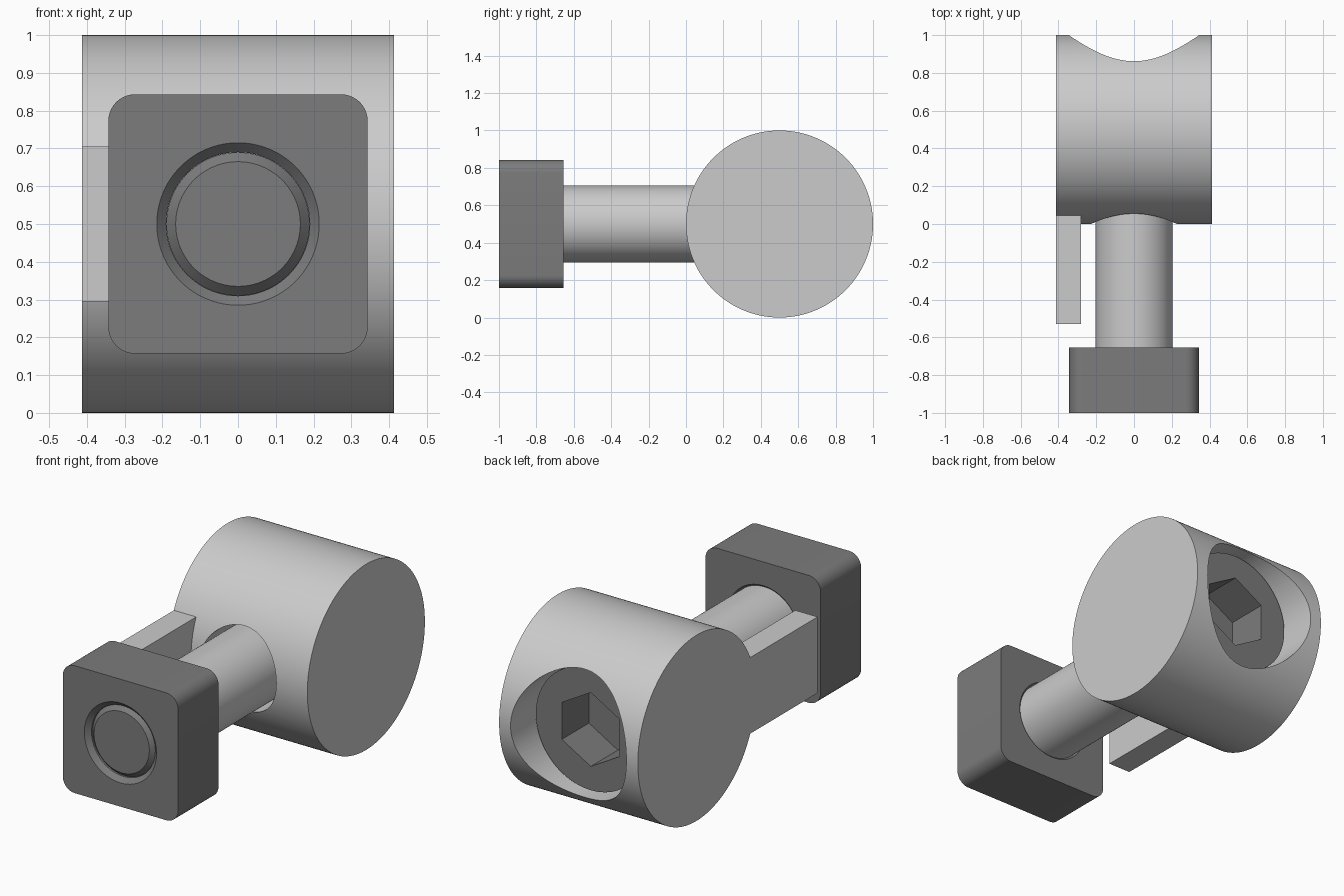
import bpy, bmesh, math
from mathutils import Vector, Matrix

old = bpy.data.objects.get("Cube")
if old:
    bpy.data.objects.remove(old, do_unlink=True)


def material(name, value):
    m = bpy.data.materials.new(name)
    m.use_nodes = True
    m.diffuse_color = (value, value, value, 1)
    m.node_tree.nodes["Principled BSDF"].inputs["Base Color"].default_value = (value, value, value, 1)
    return m


LIGHT = material("light_grey", 0.6)
DARK = material("dark_grey", 0.2)
MID = 0.5  # height of the bolt axis


def finish(name, bm, mat):
    bmesh.ops.recalc_face_normals(bm, faces=bm.faces)
    mesh = bpy.data.meshes.new(name)
    bm.to_mesh(mesh)
    bm.free()
    mesh.materials.append(mat)
    obj = bpy.data.objects.new(name, mesh)
    bpy.context.collection.objects.link(obj)
    return obj


def turned(name, profile, mat, sides=96, phase=0.0):
    """Closed solid turned round the bolt axis from (radius, y) points."""
    bm = bmesh.new()
    rings = []
    for r, y in profile:
        angles = [phase + math.tau * i / sides for i in range(sides)]
        rings.append([bm.verts.new((r * math.cos(a), y, MID + r * math.sin(a))) for a in angles])
    for a, b in zip(rings, rings[1:]):
        for i in range(sides):
            j = (i + 1) % sides
            bm.faces.new((a[i], a[j], b[j], b[i]))
    bm.faces.new(rings[0])
    bm.faces.new(rings[-1])
    return finish(name, bm, mat)


def box(name, low, high, mat, corner=0.0):
    """Box between two corners, with its edges along y optionally rounded."""
    low, high = Vector(low), Vector(high)
    bm = bmesh.new()
    bmesh.ops.create_cube(bm, size=1, matrix=Matrix.Translation((low + high) / 2)
                          @ Matrix.Diagonal((*(high - low), 1)))
    if corner:
        edges = [e for e in bm.edges
                 if abs(e.verts[0].co.y - e.verts[1].co.y) > 0.1]
        bmesh.ops.bevel(bm, geom=edges, offset=corner, segments=10,
                        profile=0.5, affect='EDGES')
    return finish(name, bm, mat)


def select(obj):
    bpy.ops.object.select_all(action='DESELECT')
    obj.select_set(True)
    bpy.context.view_layer.objects.active = obj


def combine(obj, tool, operation):
    select(obj)
    mod = obj.modifiers.new("combine", 'BOOLEAN')
    mod.operation, mod.solver, mod.object = operation, 'EXACT', tool
    bpy.ops.object.modifier_apply(modifier=mod.name)
    bpy.data.objects.remove(tool, do_unlink=True)


# Cross barrel with its side tab
bm = bmesh.new()
bmesh.ops.create_cone(bm, cap_ends=True, segments=160, radius1=0.5, radius2=0.5, depth=0.826,
                      matrix=Matrix.Translation((0, 0.5, MID)) @ Matrix.Rotation(math.pi / 2, 4, 'Y'))
barrel = finish("barrel", bm, LIGHT)
combine(barrel, box("tab", (-0.413, -0.53, 0.295), (-0.28, 0.25, 0.705), LIGHT), 'UNION')

# Counterbore for the bolt head and clearance hole for the shank
combine(barrel, turned("counterbore", [(0.345, 0.45), (0.345, 1.1)], LIGHT), 'DIFFERENCE')
combine(barrel, turned("clearance", [(0.228, -0.1), (0.228, 0.5)], LIGHT), 'DIFFERENCE')

# Square nut with a countersunk hole
nut = box("square_nut", (-0.343, -1, 0.157), (0.343, -0.655, 0.843), DARK, 0.07)
combine(nut, turned("nut_hole", [(0.217, -1.002), (0.19, -0.975), (0.19, -0.68), (0.217, -0.653)], DARK),
        'DIFFERENCE')

# Bolt head with a hexagonal socket
head = turned("bolt_head", [(0.327, 0.452), (0.327, 0.81)], DARK)
combine(head, turned("socket", [(0.199, 0.58), (0.199, 0.9)], DARK, 6, math.pi / 6), 'DIFFERENCE')

# Bolt shank and its chamfered tip
shank = turned("bolt_shank", [(0.205, 0.46), (0.205, -0.667), (0.188, -0.685)], LIGHT)
tip = turned("bolt_tip", [(0.1895, -0.685), (0.1895, -0.965), (0.165, -0.99)], DARK)

for part in (barrel, nut, head, shank, tip):
    select(part)
    bpy.ops.object.shade_smooth_by_angle(angle=math.radians(30))
